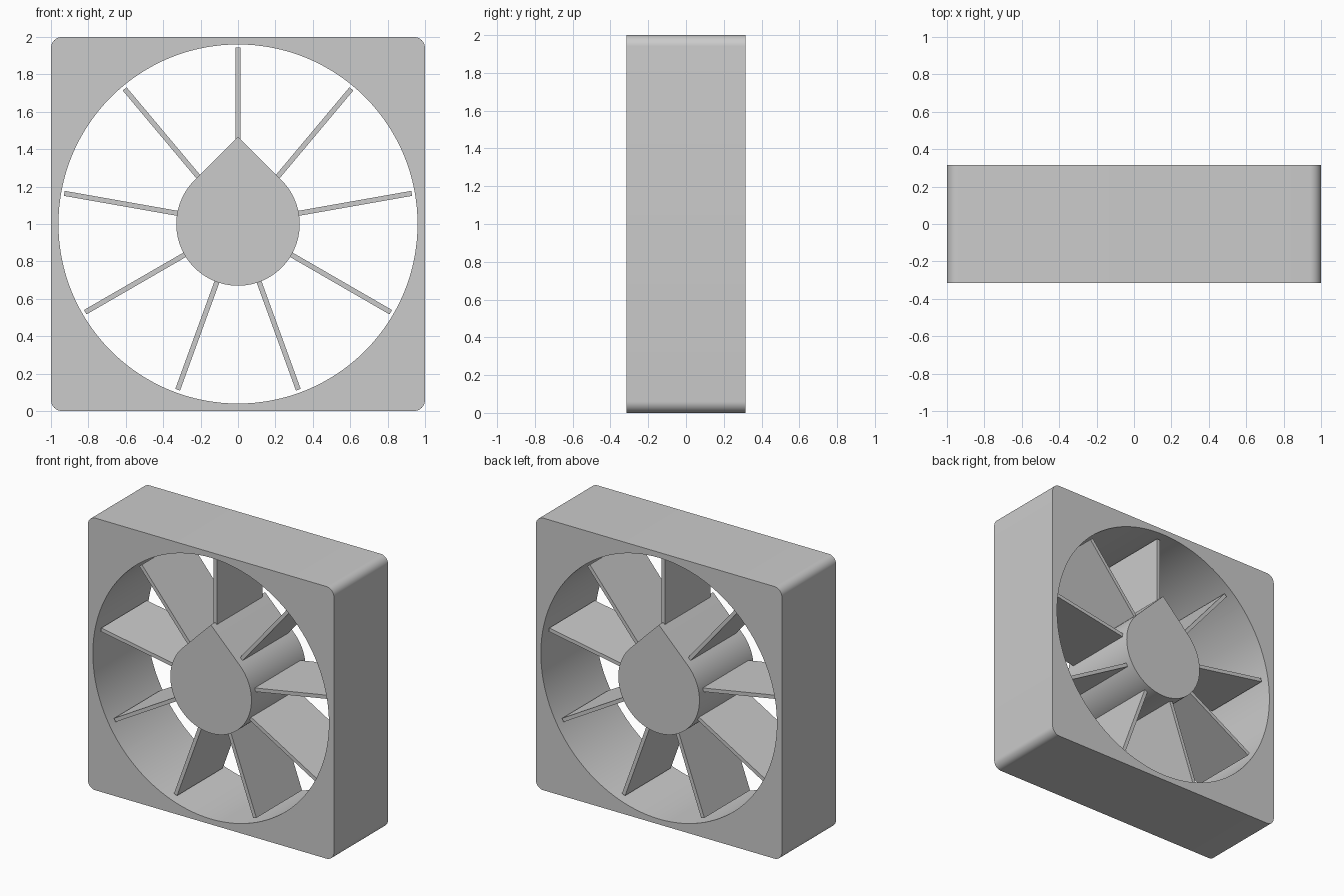
import bpy, bmesh, math
from mathutils import Matrix, Vector

if "Cube" in bpy.data.objects:
    bpy.data.objects.remove(bpy.data.objects["Cube"], do_unlink=True)

DEPTH = 0.63          # full front-to-back depth
CENTRE = 1.0          # height of the fan axis
HOLE_R = 0.96
HUB_R = 0.33
BLADES = 9

grey = bpy.data.materials.new("plain grey")
grey.use_nodes = True
colour = (0.6, 0.6, 0.6, 1)
grey.diffuse_color = colour
grey.node_tree.nodes["Principled BSDF"].inputs["Base Color"].default_value = colour


def arc(cx, cz, r, start, end, steps):
    """Points along an arc, angles in degrees."""
    angles = [math.radians(start + (end - start) * i / steps) for i in range(steps + 1)]
    return [(cx + r * math.cos(a), cz + r * math.sin(a)) for a in angles]


def extrude_profile(name, points, depth):
    """Extrude an x-z outline evenly about y = 0."""
    bm = bmesh.new()
    face = bm.faces.new([bm.verts.new((x, -depth / 2, z)) for x, z in points])
    grown = bmesh.ops.extrude_face_region(bm, geom=[face])["geom"]
    moved = [v for v in grown if isinstance(v, bmesh.types.BMVert)]
    bmesh.ops.translate(bm, verts=moved, vec=(0, depth, 0))
    bmesh.ops.recalc_face_normals(bm, faces=bm.faces)
    mesh = bpy.data.meshes.new(name)
    bm.to_mesh(mesh)
    bm.free()
    mesh.materials.append(grey)
    obj = bpy.data.objects.new(name, mesh)
    bpy.context.collection.objects.link(obj)
    return obj


def smooth(obj):
    bpy.ops.object.select_all(action="DESELECT")
    obj.select_set(True)
    bpy.context.view_layer.objects.active = obj
    bpy.ops.object.shade_smooth_by_angle(angle=math.radians(30))


# Square housing with rounded corners
corner = 0.06
inner = 1 - corner
outline = []
for i, (sx, sz) in enumerate([(1, 1), (-1, 1), (-1, -1), (1, -1)]):
    outline += arc(sx * inner, CENTRE + sz * inner, corner, 90 * i, 90 * i + 90, 10)
housing = extrude_profile("housing", outline, DEPTH)

# Round opening cut through the housing
cutter = extrude_profile("opening_cutter", arc(0, CENTRE, HOLE_R, 0, 360, 128)[:-1], DEPTH * 2)
cut = housing.modifiers.new("opening", "BOOLEAN")
cut.operation = "DIFFERENCE"
cut.solver = "EXACT"
cut.object = cutter
bpy.context.view_layer.objects.active = housing
bpy.ops.object.modifier_apply(modifier=cut.name)
bpy.data.objects.remove(cutter, do_unlink=True)
smooth(housing)

# Teardrop hub: round below, straight tangents meeting at the top
teardrop = arc(0, CENTRE, HUB_R, 135, 405, 72) + [(0, CENTRE + HUB_R * math.sqrt(2))]
smooth(extrude_profile("hub", teardrop, DEPTH))

# Radial blades, set slightly back from both faces
half = 0.0135
for i in range(BLADES):
    turn = Matrix.Rotation(2 * math.pi * i / BLADES, 2)
    corners = [(-half, 0.25), (half, 0.25), (half, 0.943), (-half, 0.943)]
    points = [turn @ Vector(c) for c in corners]
    extrude_profile(f"blade_{i + 1}", [(p.x, p.y + CENTRE) for p in points], DEPTH - 0.1)
